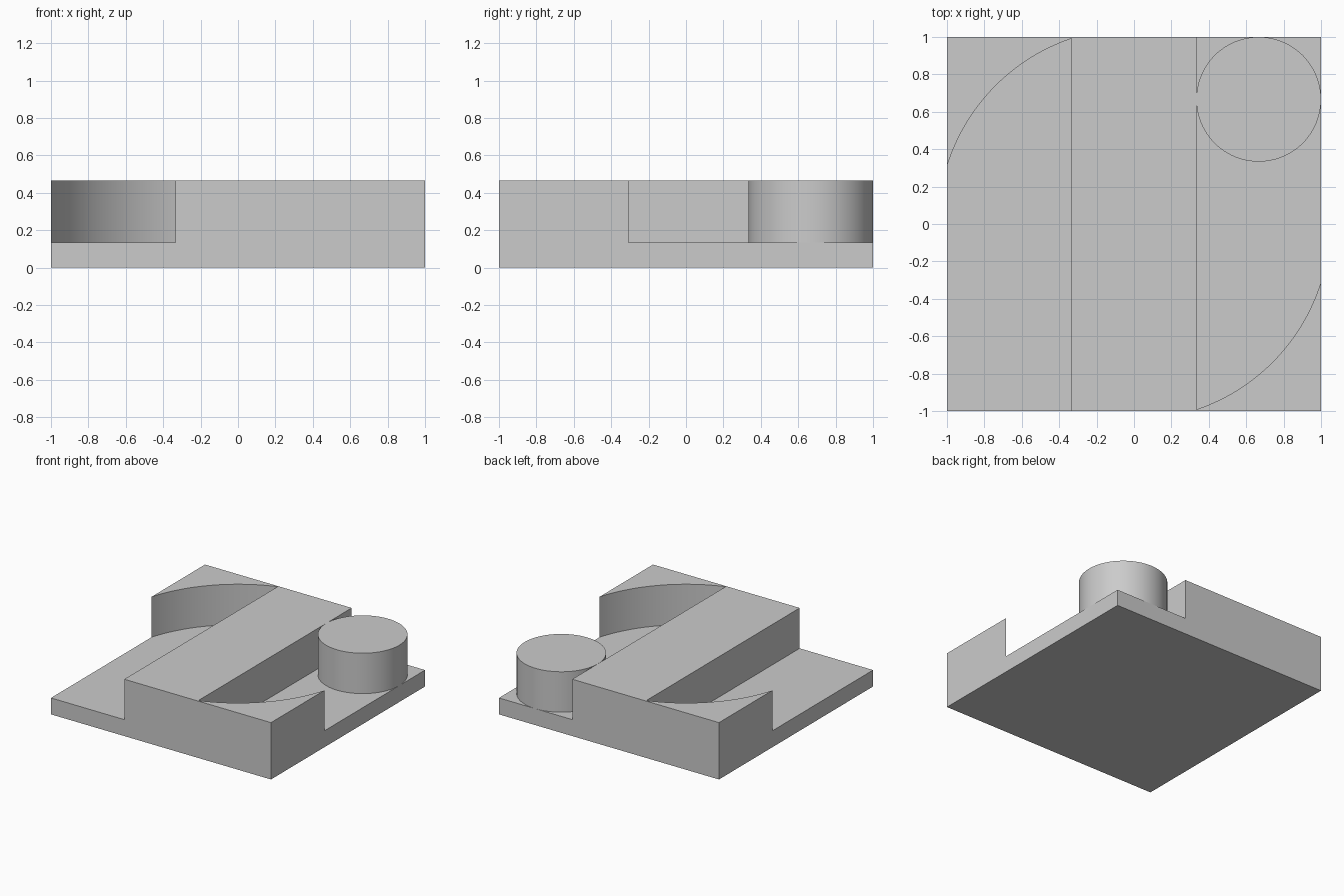
import bpy, bmesh, math

cube = bpy.data.objects.get("Cube")
if cube:
    bpy.data.objects.remove(cube, do_unlink=True)

THIRD = 1 / 3      # half width of the raised bar, and radius of the peg
FLOOR = 0.135      # top of the thin base
TOP = 0.467        # top of all raised parts
CURVE = 1.046      # radius of the curved corner walls

grey = bpy.data.materials.new("plain grey")
grey.use_nodes = True
colour = (0.6, 0.6, 0.6, 1)
grey.diffuse_color = colour
grey.node_tree.nodes["Principled BSDF"].inputs["Base Color"].default_value = colour


def prism(name, outline, low, high):
    """Extrude a flat outline between two heights."""
    bm = bmesh.new()
    face = bm.faces.new([bm.verts.new((x, y, low)) for x, y in outline])
    side = bmesh.ops.extrude_face_region(bm, geom=[face])
    verts = [v for v in side["geom"] if isinstance(v, bmesh.types.BMVert)]
    bmesh.ops.translate(bm, verts=verts, vec=(0, 0, high - low))
    bmesh.ops.recalc_face_normals(bm, faces=bm.faces)
    mesh = bpy.data.meshes.new(name)
    bm.to_mesh(mesh)
    bm.free()
    mesh.materials.append(grey)
    obj = bpy.data.objects.new(name, mesh)
    bpy.context.collection.objects.link(obj)
    return obj


def arc(radius, start, end, steps, cx=0, cy=0):
    angles = [start + (end - start) * i / steps for i in range(steps + 1)]
    return [(cx + radius * math.cos(a), cy + radius * math.sin(a)) for a in angles]


def activate(obj):
    bpy.ops.object.select_all(action="DESELECT")
    obj.select_set(True)
    bpy.context.view_layer.objects.active = obj


# Solid square block
tile = prism("tile", [(-1, -1), (1, -1), (1, 1), (-1, 1)], 0, TOP)

# Two pockets with curved corner walls, turned half a circle from each other
pocket = arc(CURVE, -math.acos(THIRD / CURVE), -0.2, 48)
pocket += [(1.2, 0), (1.2, 1.2), (THIRD, 1.2)]
for side in (1, -1):
    cutter = prism("pocket_cutter", [(side * x, side * y) for x, y in pocket], FLOOR, TOP + 0.2)
    cutter.hide_render = True
    activate(tile)
    cut = tile.modifiers.new("pocket", "BOOLEAN")
    cut.operation = "DIFFERENCE"
    cut.solver = "EXACT"
    cut.object = cutter
    bpy.ops.object.modifier_apply(modifier=cut.name)
    bpy.data.objects.remove(cutter, do_unlink=True)

# Round peg in the back left corner, sunk slightly into the base
ring = arc(THIRD, 0, math.tau, 96, 2 * THIRD, 2 * THIRD)[:-1]
peg = prism("round_peg", ring, FLOOR - 0.02, TOP)

for obj in (tile, peg):
    activate(obj)
    bpy.ops.object.shade_smooth_by_angle(angle=math.radians(30))
